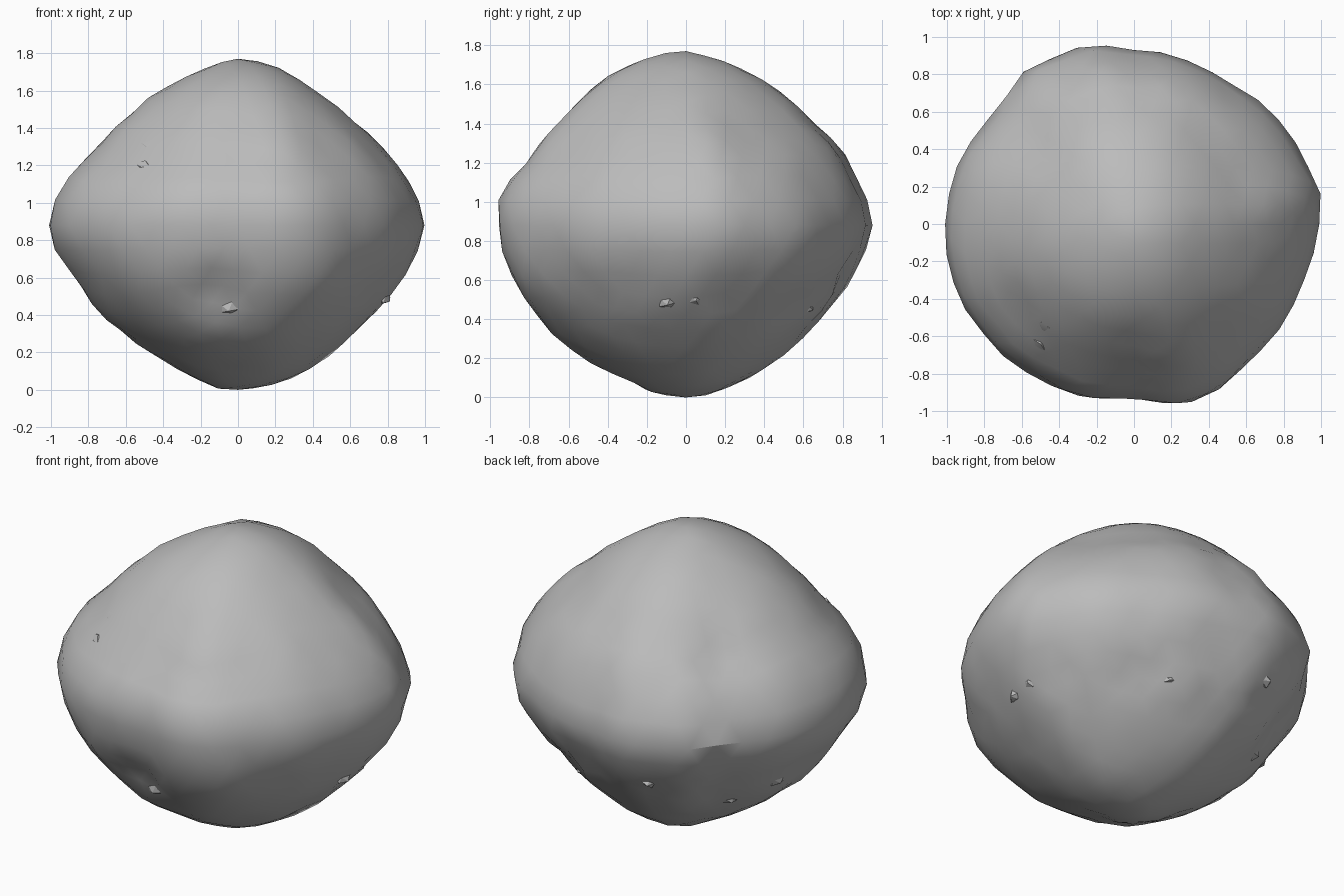
import bpy, bmesh, math, random
from mathutils import Vector, noise

random.seed(4)
cube = bpy.data.objects.get("Cube")
if cube:
    bpy.data.objects.remove(cube)

MID = 0.88

# Spinning-top profiles (half width, height), one for each side
LEFT = [(0, 0), (.15, .02), (.33, .08), (.5, .2), (.68, .36), (.81, .5),
        (.9, .62), (.96, .74), (1, .85), (.96, 1.02), (.81, 1.25),
        (.62, 1.44), (.42, 1.6), (.24, 1.71), (0, 1.77)]
BACK = [(0, 0), (.15, .03), (.34, .11), (.58, .3), (.72, .45), (.83, .6),
        (.92, .78), (.95, .88), (.9, 1.05), (.8, 1.25), (.66, 1.4),
        (.5, 1.55), (.3, 1.67), (.13, 1.74), (0, 1.77)]
RIGHT = [(0, 0), (.1, .01), (.35, .13), (.6, .3), (.73, .41), (.86, .6),
         (.95, .72), (1, .83), (1, .92), (.92, 1.11), (.75, 1.28),
         (.58, 1.47), (.38, 1.61), (.2, 1.71), (0, 1.77)]
FRONT = [(0, 0), (.15, .02), (.33, .1), (.52, .2), (.72, .36), (.82, .5),
         (.9, .66), (.95, .84), (.95, 1.03), (.8, 1.21), (.64, 1.42),
         (.45, 1.6), (.25, 1.72), (0, 1.77)]
# Equator outline seen from above
OUTLINE = [(1, .18), (.9, .36), (.78, .55), (.55, .73), (.35, .85), (0, .93),
           (-.26, .96), (-.4, .89), (-.57, .84), (-.7, .64), (-.8, .54),
           (-.92, .36), (-1, .1), (-1, -.18), (-.93, -.4), (-.8, -.58),
           (-.53, -.81), (-.32, -.91), (0, -.93), (.28, -.95), (.45, -.88),
           (.6, -.75), (.75, -.6), (.92, -.28)]
# Hollows and swellings: centre, reach, height
RELIEF = [((-.12, -.8, .5), .15, -.045), ((-.1, -.7, .36), .11, .02),
          ((.8, .25, .53), .14, -.035), ((.8, -.1, .47), .09, .02),
          ((.45, .7, .5), .16, -.02), ((.1, .85, .55), .14, -.02),
          ((.4, -.82, .64), .2, .025), ((-.6, -.65, .62), .24, .025),
          ((.72, .5, .68), .18, .02), ((.55, .35, 1.4), .25, -.035),
          ((-.5, .5, 1.36), .28, -.035)]


def lookup(table, angle):
    for (a0, r0), (a1, r1) in zip(table, table[1:]):
        if a0 <= angle <= a1:
            return r0 + (r1 - r0) * (angle - a0) / max(a1 - a0, 1e-6)
    return table[-1][1]


def sorted_polar(points):
    return sorted((math.atan2(b, a), math.hypot(a, b)) for a, b in points)


def side_point(profile, tilt):
    """Share of the equator width, and height, where the tilt meets a profile."""
    table, widest = profile
    r = lookup(table, tilt)
    return Vector((r * math.cos(tilt) / widest, MID + r * math.sin(tilt)))


sides = [(sorted_polar([(w, z - MID) for w, z in points]),
          max(w for w, z in points)) for points in (LEFT, BACK, RIGHT, FRONT)]
ring = sorted_polar(OUTLINE)
ring = ([(ring[-1][0] - math.tau, ring[-1][1])] + ring
        + [(ring[0][0] + math.tau, ring[0][1])])


def surface(d):
    """Point of the body in direction d, without fine roughness."""
    tilt = math.atan2(d.z, math.hypot(d.x, d.y))
    turn = math.atan2(d.y, d.x)
    c, s = math.cos(turn), math.sin(turn)
    shares = (max(c, 0), max(s, 0), max(-c, 0), max(-s, 0))
    at = Vector((0, 0))
    for profile, share in zip(sides, shares):
        at += side_point(profile, tilt) * share ** 2
    width = at.x * lookup(ring, turn)
    p = Vector((width * c, width * s, at.y))
    for centre, reach, height in RELIEF:
        gap = (p - Vector(centre)).length / reach
        p += d * height * math.exp(-gap * gap)
    return p


def finish(name, bm, material, angle):
    mesh = bpy.data.meshes.new(name)
    bm.to_mesh(mesh)
    bm.free()
    mesh.materials.append(material)
    obj = bpy.data.objects.new(name, mesh)
    bpy.context.collection.objects.link(obj)
    bpy.ops.object.select_all(action='DESELECT')
    obj.select_set(True)
    bpy.context.view_layer.objects.active = obj
    bpy.ops.object.shade_smooth_by_angle(angle=math.radians(angle))


stone = bpy.data.materials.new("grey stone")
stone.use_nodes = True
colour = (0.5, 0.5, 0.5, 1)
stone.diffuse_color = colour
stone.node_tree.nodes["Principled BSDF"].inputs["Base Color"].default_value = colour

# Body: a sphere pushed out to the shape, craggy in patches below the equator
bm = bmesh.new()
bmesh.ops.create_icosphere(bm, subdivisions=4, radius=1)
for v in bm.verts:
    d = v.co.normalized()
    p = surface(d)
    belt = math.exp(-((p.z - .57) / .15) ** 2)
    patch = min(1, max(0, 2 * noise.noise(d * 3.5) + .35))
    rough = .01 * noise.noise(d * 5) + .008 * noise.noise(d * 12)
    rough += .02 * belt * patch * random.uniform(-1, 1)
    v.co = p + d * rough
finish("asteroid_body", bm, stone, 30)

# Boulders: small angular rocks half sunk in the surface
bm = bmesh.new()
SPOTS = [(-.5, -.62, .3), (-.52, -.6, .45), (.8, .05, -.38), (.85, -.1, -.42),
         (-.05, -.75, -.45), (-.6, .4, -.5), (-.3, .8, -.3), (.3, .7, -.45),
         (-.8, .2, -.4)]
for spot in SPOTS:
    d = Vector(spot).normalized()
    size = random.uniform(.035, .055)
    rock = bmesh.ops.create_icosphere(bm, subdivisions=1, radius=size)["verts"]
    base = surface(d) - d * size * .7
    turn = d.to_track_quat('Z', 'Y')
    for v in rock:
        c = v.co * random.uniform(.75, 1.25)
        v.co = base + turn @ Vector((c.x * 1.5, c.y, c.z))
finish("boulders", bm, stone, 20)
